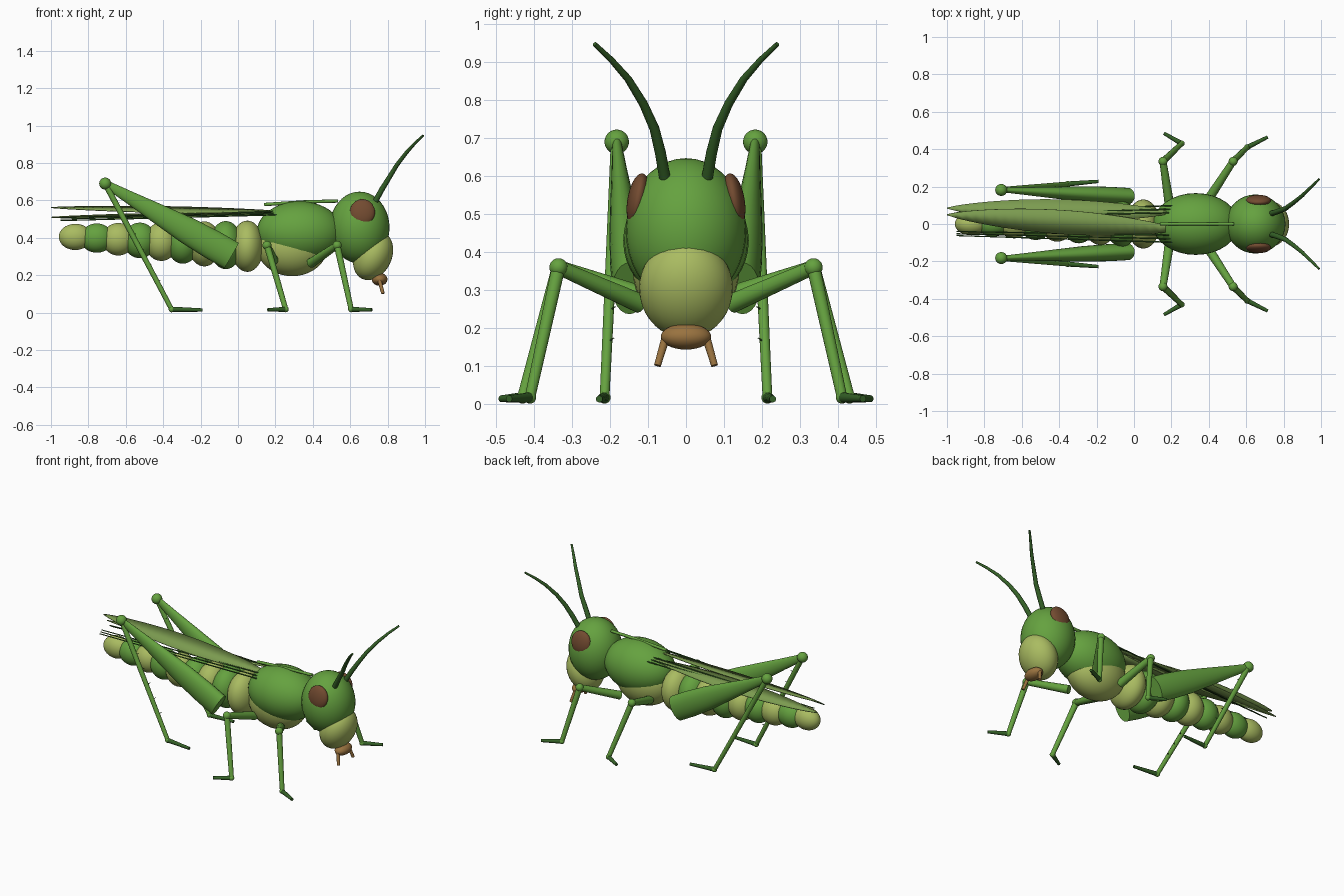
import bpy, math
from mathutils import Vector

if "Cube" in bpy.data.objects:
    bpy.data.objects.remove(bpy.data.objects["Cube"])


def material(name, r, g, b):
    m = bpy.data.materials.new(name)
    m.diffuse_color = (r, g, b, 1)
    m.use_nodes = True
    m.node_tree.nodes["Principled BSDF"].inputs["Base Color"].default_value = m.diffuse_color
    return m


GREEN = material("green", .13, .36, .05)
LIGHT = material("light_green", .40, .50, .12)
DARK = material("dark_green", .035, .12, .02)
WING = material("wing_green", .20, .33, .08)
EYE = material("eye_brown", .17, .07, .03)
MOUTH = material("mouth_brown", .32, .17, .05)


def finish(ob, name, mat):
    ob.name = name
    ob.data.materials.append(mat)
    for p in ob.data.polygons:
        p.use_smooth = True
    return ob


def ball(name, loc, radii, mat, rot=(0, 0, 0)):
    bpy.ops.mesh.primitive_uv_sphere_add(segments=32, ring_count=20, radius=1,
                                         location=loc, rotation=rot)
    ob = bpy.context.object
    ob.scale = radii
    return finish(ob, name, mat)


def mesh_object(name, verts, faces, mat):
    me = bpy.data.meshes.new(name)
    me.from_pydata(verts, [], faces)
    ob = bpy.data.objects.new(name, me)
    bpy.context.collection.objects.link(ob)
    return finish(ob, name, mat)


def tube(name, points, radii, mat, squash=1, n=14):
    """Round tube along a path; squash flattens it sideways."""
    pts = [Vector(p) for p in points]
    verts, faces = [], []
    for i, p in enumerate(pts):
        d = (pts[min(i + 1, len(pts) - 1)] - pts[max(i - 1, 0)]).normalized()
        ref = Vector((0, 1, 0)) if abs(d.y) < .9 else Vector((1, 0, 0))
        u = d.cross(ref).normalized()
        v = d.cross(u)
        for k in range(n):
            a = 2 * math.pi * k / n
            verts.append(p + radii[i] * (math.cos(a) * u + squash * math.sin(a) * v))
    for i in range(len(pts) - 1):
        for k in range(n):
            a, b = i * n + k, i * n + (k + 1) % n
            faces.append((a, b, b + n, a + n))
    faces.append(tuple(reversed(range(n))))
    faces.append(tuple(range(len(verts) - n, len(verts))))
    ob = mesh_object(name, verts, faces, mat)
    bpy.context.view_layer.objects.active = ob
    bpy.ops.object.select_all(action='DESELECT')
    ob.select_set(True)
    bpy.ops.object.shade_smooth_by_angle(angle=math.radians(50))
    return ob


def leaf(name, base, tip, width, tilt, mat, n=24):
    """Thin lens-shaped wing from base to tip, tilted about its length."""
    a, b = Vector(base), Vector(tip)
    side = Vector((0, math.cos(tilt), math.sin(tilt)))
    verts, faces = [], []
    for i in range(n + 1):
        t = i / n
        c = a.lerp(b, t)
        w = width * max(math.sin(math.pi * t), .01) ** .7
        verts += [c - side * w, c + side * w]
    for i in range(n):
        faces.append((2 * i, 2 * i + 1, 2 * i + 3, 2 * i + 2))
    ob = mesh_object(name, verts, faces, mat)
    s = ob.modifiers.new("thickness", 'SOLIDIFY')
    s.thickness = .004
    s.offset = 0


# Abdomen: nine overlapping segments
for i in range(9):
    t = i / 8
    r = .137 - .067 * t
    ball(f"abdomen_segment_{i + 1}", (.05 - .92 * t, 0, .355 + .05 * t),
         (.088, r * (.96 - .1 * t), r), GREEN if i % 2 else LIGHT)

# Thorax and head
ball("thorax", (.29, 0, .355), (.19, .14, .16), LIGHT)
ball("pronotum", (.33, 0, .43), (.23, .165, .165), GREEN)
tube("pronotum_ridge", [(.14, 0, .578), (.35, 0, .592), (.535, 0, .597)],
     [.009] * 3, GREEN)
ball("head", (.65, 0, .455), (.16, .158, .192), GREEN)
ball("face", (.722, 0, .305), (.100, .123, .137), LIGHT, (0, math.radians(25), 0))
ball("mouth", (.757, 0, .178), (.042, .066, .034), MOUTH)

# Wings
leaf("left_wing", (.2, .06, .53), (-1, .085, .51), .06, -.2, WING)
leaf("right_wing", (.24, -.03, .54), (-1, .05, .562), .066, .25, WING)

for s, side in ((1, "left"), (-1, "right")):
    def P(x, y, z):
        return (x, s * y, z)

    # Wing veins
    for k, (y0, y1, z0, z1) in enumerate([(.10, .062, .525, .492), (.08, .052, .533, .500),
                                          (.06, .04, .542, .508)]):
        tube(f"{side}_wing_vein_{k + 1}", [P(.26 - .02 * k, y0, z0), P(-.95, y1, z1)],
             [.004, .003], DARK, n=8)

    # Eye, antenna and palp
    ball(f"{side}_eye", P(.665, .126, .537), (.067, .028, .071), EYE,
         (s * math.radians(10), 0, 0))
    tube(f"{side}_antenna",
         [P(.735, .056, .597), P(.77, .067, .66), P(.81, .083, .725), P(.85, .112, .79),
          P(.90, .152, .855), P(.945, .196, .905), P(.99, .24, .947)],
         [.015, .0145, .013, .0115, .010, .008, .006], DARK)
    tube(f"{side}_palp", [P(.757, .055, .17), P(.775, .075, .102)], [.011, .009], MOUTH)

    # Front and middle legs: hip, knee, ankle, toe
    for leg, path in (("front", [(.39, .12, .265), (.53, .335, .36), (.605, .41, .018), (.715, .465, .015)]),
                      ("middle", [(.19, .10, .28), (.155, .335, .36), (.255, .43, .018), (.16, .485, .015)])):
        h, k, a, t = [P(*p) for p in path]
        tube(f"{side}_{leg}_femur", [h, k], [.026, .019], GREEN)
        ball(f"{side}_{leg}_knee", k, (.024,) * 3, GREEN)
        tube(f"{side}_{leg}_tibia", [k, a], [.018, .014], GREEN)
        ball(f"{side}_{leg}_ankle", a, (.016,) * 3, GREEN)
        tube(f"{side}_{leg}_tarsus", [a, t], [.014, .009], DARK)

    # Jumping leg
    hip, knee = Vector(P(-.035, .148, .305)), Vector(P(-.71, .182, .69))
    ankle, toe = Vector(P(-.355, .214, .018)), Vector(P(-.19, .228, .014))
    prof = [(0, .078), (.15, .079), (.35, .072), (.6, .052), (.8, .035), (1, .02)]
    tube(f"{side}_hind_femur", [hip.lerp(knee, t) for t, r in prof],
         [r for t, r in prof], GREEN, squash=.58, n=24)
    ball(f"{side}_hind_knee", knee, (.032,) * 3, GREEN)
    tube(f"{side}_hind_tibia", [knee, ankle], [.016, .013], GREEN)
    ball(f"{side}_hind_ankle", ankle, (.016,) * 3, GREEN)
    tube(f"{side}_hind_tarsus", [ankle, toe], [.014, .009], DARK)
    for k in range(6):
        p = knee.lerp(ankle, .17 + .123 * k)
        tube(f"{side}_tibia_spine_{k + 1}", [p, p + Vector((.016, -s * .018, .012))],
             [.004, .001], DARK, n=6)
